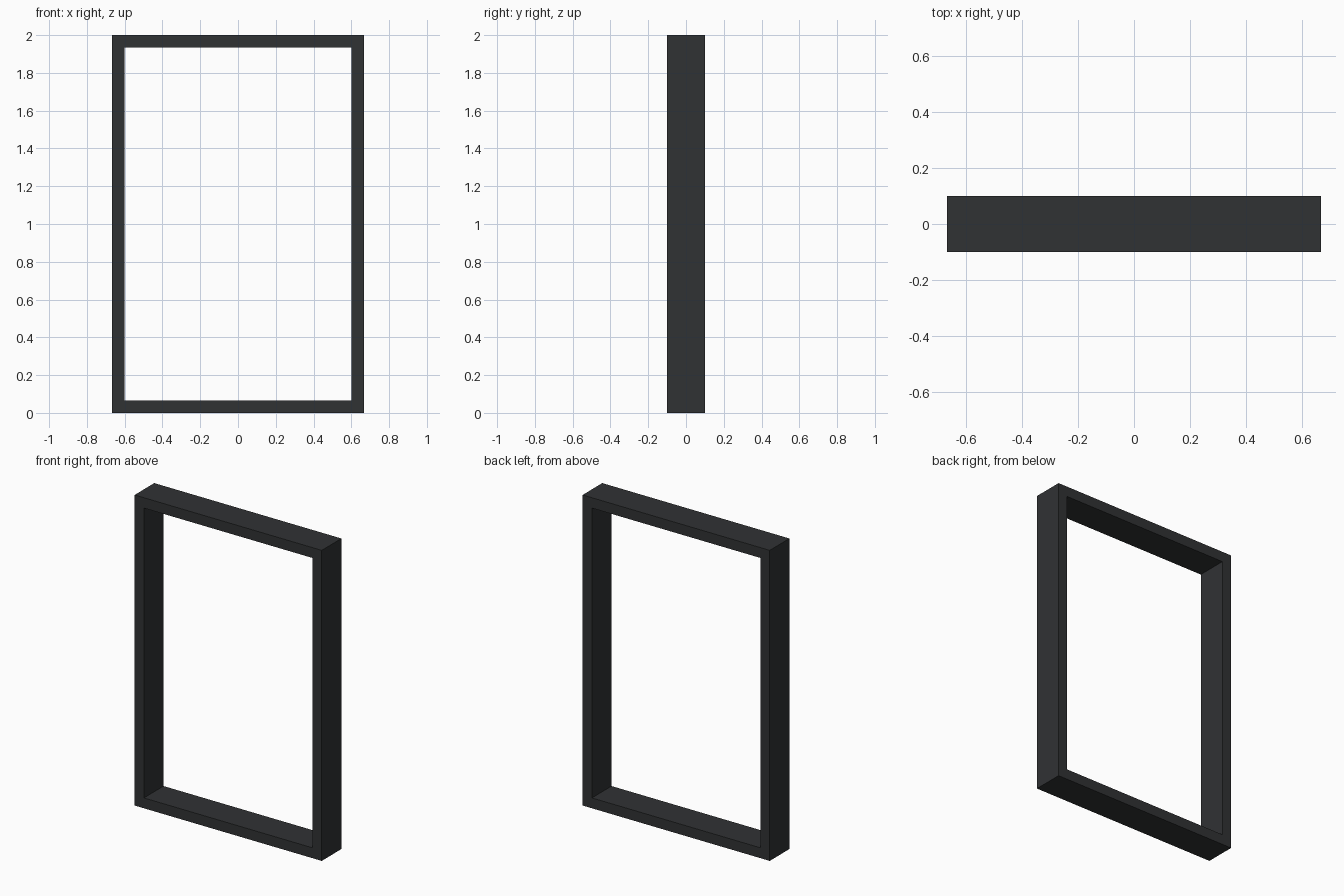
import bpy
import bmesh

if "Cube" in bpy.data.objects:
    bpy.data.objects.remove(bpy.data.objects["Cube"])

HALF_W, HEIGHT, HALF_D, BAR = 0.6667, 2.0, 0.1, 0.0667


def rectangle(bm, inset, y):
    """Four corner vertices of an upright rectangle, inset from the outer edge."""
    x, z0, z1 = HALF_W - inset, inset, HEIGHT - inset
    return [bm.verts.new(p) for p in ((-x, y, z0), (x, y, z0), (x, y, z1), (-x, y, z1))]


# Open rectangular frame: sweep the square bar section around the opening
bm = bmesh.new()
loops = [rectangle(bm, inset, y) for inset, y in
         ((0, -HALF_D), (0, HALF_D), (BAR, HALF_D), (BAR, -HALF_D))]
for i in range(4):
    a, b = loops[i], loops[(i + 1) % 4]
    for k in range(4):
        n = (k + 1) % 4
        bm.faces.new((a[k], a[n], b[n], b[k]))
bmesh.ops.recalc_face_normals(bm, faces=bm.faces)

mesh = bpy.data.meshes.new("frame")
bm.to_mesh(mesh)
bm.free()
frame = bpy.data.objects.new("frame", mesh)
bpy.context.collection.objects.link(frame)

# Dark charcoal finish
charcoal = bpy.data.materials.new("charcoal")
charcoal.diffuse_color = (0.03, 0.032, 0.034, 1)
charcoal.use_nodes = True
charcoal.node_tree.nodes["Principled BSDF"].inputs["Base Color"].default_value = charcoal.diffuse_color
mesh.materials.append(charcoal)
